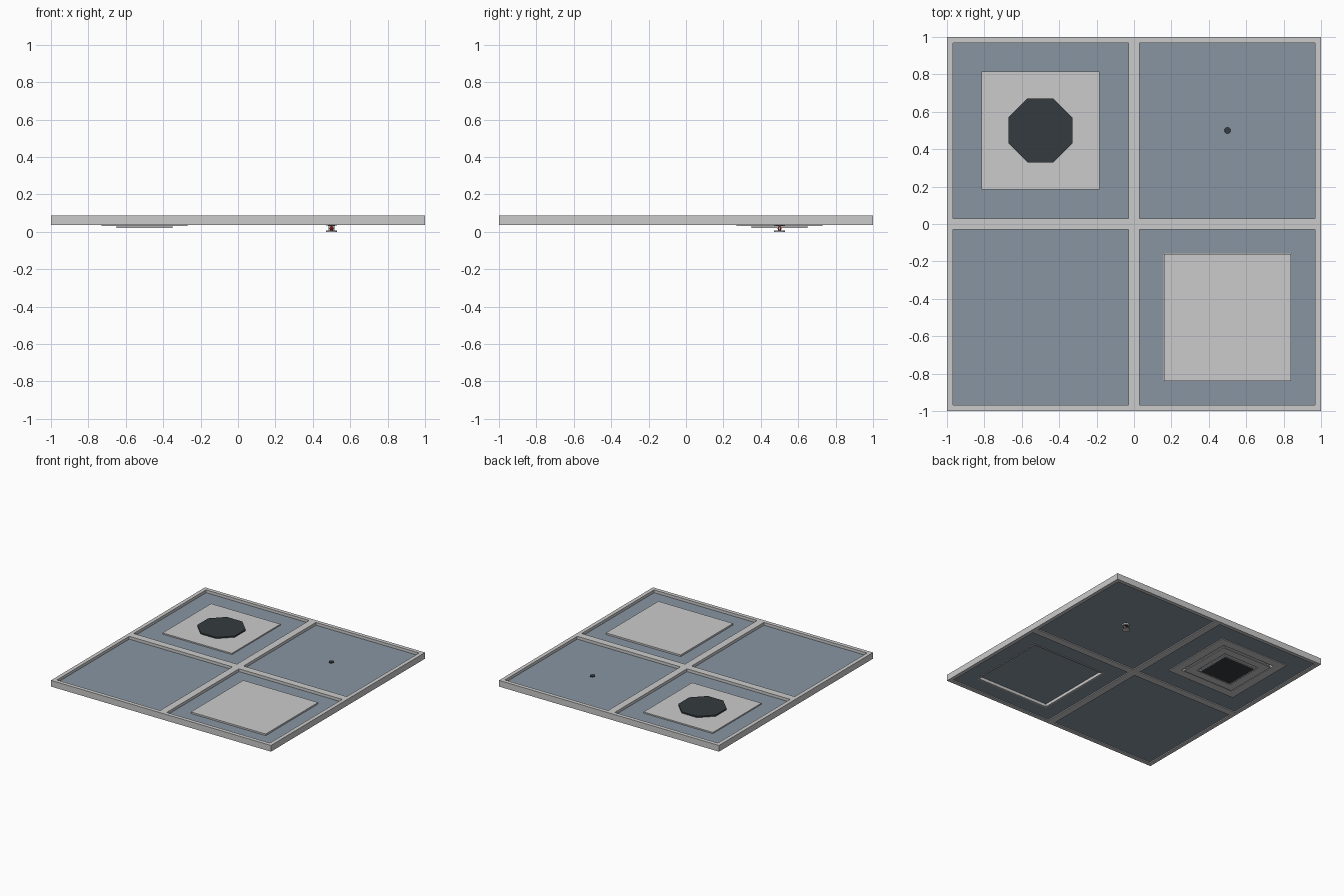
import bpy, bmesh, math
from mathutils import Matrix

if "Cube" in bpy.data.objects:
    bpy.data.objects.remove(bpy.data.objects["Cube"])


def material(name, rgb):
    m = bpy.data.materials.new(name)
    m.diffuse_color = (*rgb, 1)
    m.use_nodes = True
    m.node_tree.nodes["Principled BSDF"].inputs["Base Color"].default_value = m.diffuse_color
    return m


SLATE = material("slate", (0.25, 0.30, 0.36))
DARK = material("dark", (0.035, 0.043, 0.05))
RED = material("red", (0.6, 0.04, 0.03))


def finish(name, bm, mat=None):
    me = bpy.data.meshes.new(name)
    bmesh.ops.recalc_face_normals(bm, faces=bm.faces[:])
    bm.to_mesh(me)
    bm.free()
    ob = bpy.data.objects.new(name, me)
    bpy.context.collection.objects.link(ob)
    if mat:
        me.materials.append(mat)
    return ob


def slab(name, cx, cy, half_x, half_y, z0, z1, mat=None):
    bm = bmesh.new()
    bmesh.ops.create_cube(bm, size=1, matrix=Matrix.Translation((cx, cy, (z0 + z1) / 2))
                          @ Matrix.Diagonal((2 * half_x, 2 * half_y, z1 - z0, 1)))
    return finish(name, bm, mat)


def square_ring(name, cx, cy, outer, inner, z0, z1, mat=None):
    bm = bmesh.new()
    corners = [(-1, -1), (1, -1), (1, 1), (-1, 1)]
    loops = [[bm.verts.new((cx + x * r, cy + y * r, z)) for x, y in corners]
             for r, z in ((outer, z0), (outer, z1), (inner, z1), (inner, z0))]
    for a, b in zip(loops, loops[1:] + loops[:1]):
        for i in range(4):
            j = (i + 1) % 4
            bm.faces.new((a[i], a[j], b[j], b[i]))
    return finish(name, bm, mat)


def prism(name, cx, cy, r0, r1, z0, z1, sides, mat=None, turn=0.0):
    bm = bmesh.new()
    bmesh.ops.create_cone(bm, cap_ends=True, segments=sides, radius1=r0, radius2=r1, depth=z1 - z0,
                          matrix=Matrix.Translation((cx, cy, (z0 + z1) / 2)) @ Matrix.Rotation(turn, 4, 'Z'))
    return finish(name, bm, mat)


# Suspension grid: rim and crossing bars
B, T = 0.037, 0.088
square_ring("grid_rim", 0, 0, 1, 0.968, B, T)
slab("grid_bar_long", 0, 0, 0.03, 0.968, B, T)
for s, side in ((-1, "left"), (1, "right")):
    slab("grid_bar_" + side, s * 0.499, 0, 0.469, 0.03, B, T)

# Ceiling tiles, two of them cut out for the fittings
t0, t1, h = 0.045, 0.065, 0.469
slab("plain_tile", -0.499, -0.499, h, h, t0, t1, SLATE)
slab("sprinkler_tile", 0.499, 0.499, h, h, t0, t1, SLATE)
square_ring("light_tile", 0.499, -0.499, h, 0.34, t0, t1, SLATE)
square_ring("vent_tile", -0.499, 0.499, h, 0.31, t0, t1, SLATE)

# Recessed light: housing walls, lid and lens
square_ring("light_housing", 0.5, -0.5, 0.34, 0.328, 0.042, 0.072)
slab("light_lid", 0.5, -0.5, 0.34, 0.34, 0.072, 0.078)
slab("light_lens", 0.5, -0.5, 0.328, 0.328, 0.066, 0.072, SLATE)

# Air vent: back plate, octagonal duct collar and stepped louvres
vx, vy = -0.5, 0.5
slab("vent_back_plate", vx, vy, 0.315, 0.315, 0.065, 0.075)
prism("vent_duct_collar", vx, vy, 0.184, 0.184, 0.07, 0.086, 8, DARK, math.pi / 8)
square_ring("vent_outer_frame", vx, vy, 0.315, 0.245, 0.039, 0.066)
square_ring("vent_middle_louvre", vx, vy, 0.23, 0.165, 0.03, 0.037)
square_ring("vent_inner_louvre", vx, vy, 0.15, 0.142, 0.02, 0.028)
slab("vent_centre_plate", vx, vy, 0.142, 0.142, 0.022, 0.027, DARK)
for sx in (-1, 1):
    for sy in (-1, 1):
        slab("vent_hanger", vx + sx * 0.146, vy + sy * 0.146, 0.004, 0.004, 0.027, 0.066)
        slab("vent_hanger", vx + sx * 0.2, vy + sy * 0.2, 0.004, 0.004, 0.036, 0.066)

# Sprinkler head: pipe, escutcheon, yoke arms, bulb and deflector
px, py = 0.5, 0.5
prism("sprinkler_pipe", px, py, 0.02, 0.02, 0.03, 0.072, 8, DARK, math.pi / 8)
prism("sprinkler_escutcheon", px, py, 0.03, 0.03, 0.034, 0.046, 12)
for s in (-1, 1):
    slab("sprinkler_arm", px + s * 0.013, py, 0.002, 0.003, 0.006, 0.035)
prism("sprinkler_bulb_lower", px, py, 0.006, 0.011, 0.006, 0.018, 8, RED)
prism("sprinkler_bulb_upper", px, py, 0.011, 0.006, 0.018, 0.03, 8, RED)
prism("sprinkler_deflector", px, py, 0.03, 0.03, 0.0, 0.006, 12)
